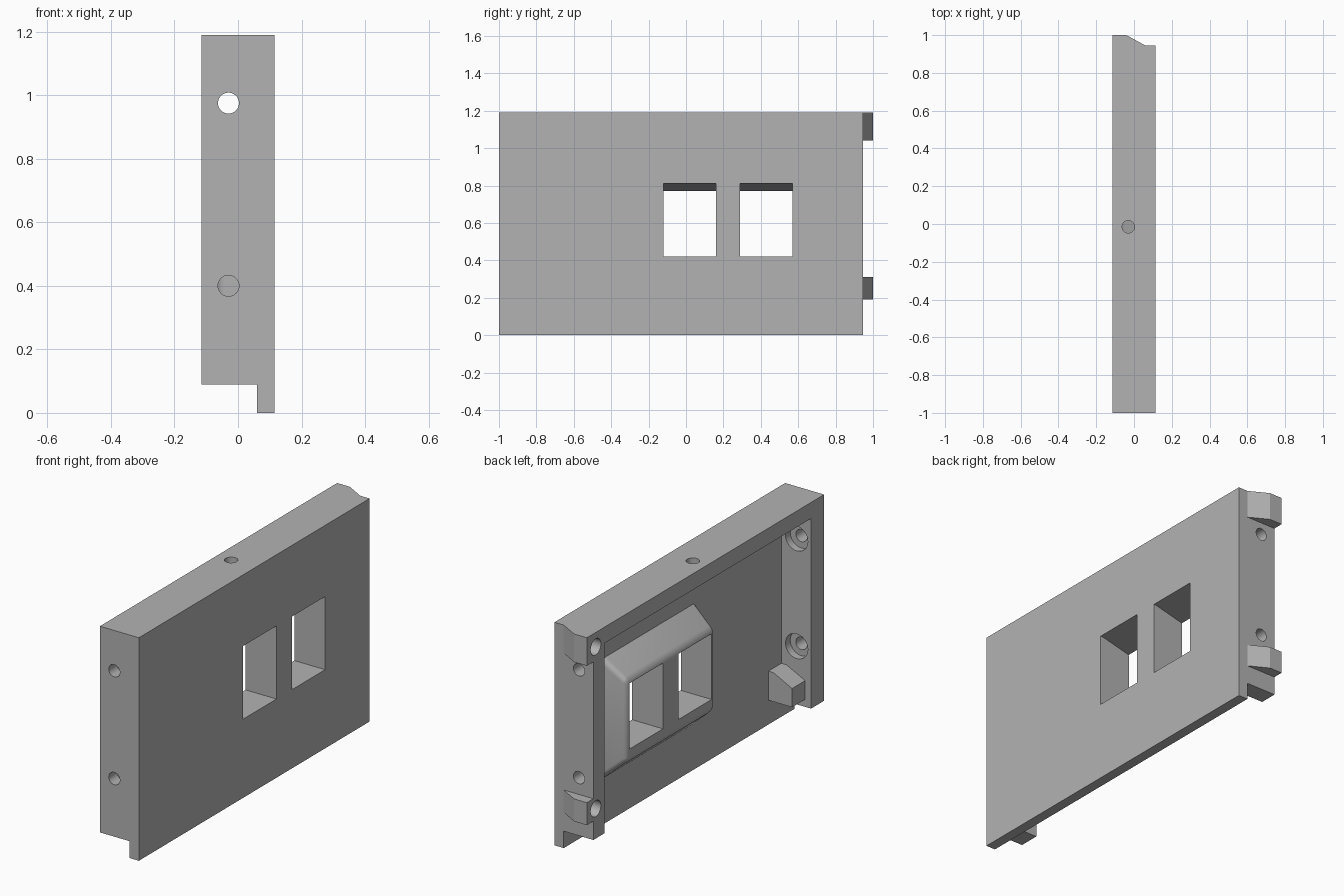
import bpy, bmesh, math
from mathutils import Vector

cube = bpy.data.objects.get("Cube")
if cube:
    bpy.data.objects.remove(cube, do_unlink=True)

grey = bpy.data.materials.new("plain grey")
grey.use_nodes = True
grey.diffuse_color = (0.45, 0.45, 0.45, 1)
grey.node_tree.nodes["Principled BSDF"].inputs["Base Color"].default_value = (0.45, 0.45, 0.45, 1)


def finish(name, bm):
    bmesh.ops.recalc_face_normals(bm, faces=bm.faces)
    mesh = bpy.data.meshes.new(name)
    bm.to_mesh(mesh)
    bm.free()
    mesh.materials.append(grey)
    obj = bpy.data.objects.new(name, mesh)
    bpy.context.scene.collection.objects.link(obj)
    return obj


def prism(name, points, axis, low, high):
    """Extrude a profile along y (points are x, z) or along z (points are x, y)."""
    bm = bmesh.new()
    place = (lambda a, b: (a, low, b)) if axis == "y" else (lambda a, b: (a, b, low))
    face = bm.faces.new([bm.verts.new(place(a, b)) for a, b in points])
    new = bmesh.ops.extrude_face_region(bm, geom=[face])["geom"]
    move = Vector((0, high - low, 0)) if axis == "y" else Vector((0, 0, high - low))
    bmesh.ops.translate(bm, verts=[v for v in new if isinstance(v, bmesh.types.BMVert)], vec=move)
    return finish(name, bm)


def box(name, x, y, z):
    return prism(name, [(x[0], z[0]), (x[1], z[0]), (x[1], z[1]), (x[0], z[1])], "y", *y)


def rod(name, centre, direction, radius, length):
    bm = bmesh.new()
    bmesh.ops.create_cone(bm, cap_ends=True, segments=32, radius1=radius, radius2=radius, depth=length)
    turn = Vector((0, 0, 1)).rotation_difference(Vector(direction)).to_matrix()
    bmesh.ops.rotate(bm, verts=bm.verts, matrix=turn)
    bmesh.ops.translate(bm, verts=bm.verts, vec=centre)
    return finish(name, bm)


def combine(target, other, operation):
    mod = target.modifiers.new(operation.title(), "BOOLEAN")
    mod.object = other
    mod.operation = operation
    mod.solver = "EXACT"
    bpy.context.view_layer.objects.active = target
    bpy.ops.object.modifier_apply(modifier=mod.name)
    bpy.data.objects.remove(other, do_unlink=True)


back, inner, outer = -0.115, 0.06, 0.115
hole_x = -0.03

# Thin panel with a three-sided rim, open along the bottom
panel = box("wall_plate", (back, outer), (-1, 0.945), (0, 1.19))
combine(panel, box("cavity", (-0.3, inner), (-0.89, 0.85), (-0.2, 1.104)), "DIFFERENCE")
combine(panel, box("bottom_cut", (-0.3, inner), (-1.2, 1.2), (-0.2, 0.09)), "DIFFERENCE")

# Raised socket housing with sloped, rounded sides
bm = bmesh.new()
rings = []
for x, y0, y1, z0, z1 in ((0.08, -0.17, 0.62, 0.23, 0.90), (-0.067, -0.145, 0.595, 0.36, 0.79)):
    rings.append([bm.verts.new((x, y, z)) for y, z in ((y0, z0), (y1, z0), (y1, z1), (y0, z1))])
for ring in rings:
    bm.faces.new(ring)
for i in range(4):
    j = (i + 1) % 4
    bm.faces.new((rings[0][i], rings[0][j], rings[1][j], rings[1][i]))
sides = [e for e in bm.edges if abs(e.verts[0].co.x - e.verts[1].co.x) > 0.1]
fronts = [e for e in bm.edges if all(v.co.x < 0 for v in e.verts)]
bmesh.ops.bevel(bm, geom=sides + fronts, offset=0.025, segments=5, profile=0.5, affect="EDGES")
combine(panel, finish("housing", bm), "UNION")

# Locating block beside the front rim
block = prism("locating_block", [(0.07, 0.13), (-0.08, 0.13), (-0.08, 0.23), (0.03, 0.285), (0.07, 0.285)],
              "y", -0.9, -0.78)
combine(panel, block, "UNION")

# Screw tabs on the back end
tab_profile = [(back, 0.85), (back, 1), (-0.04, 1), (0.06, 0.945), (0.06, 0.85)]
for low, high in ((0.19, 0.31), (1.04, 1.19)):
    combine(panel, prism("screw_tab", tab_profile, "z", low, high), "UNION")
for z in (0.25, 1.113):
    combine(panel, rod("tab_hole", (back, 0.925, z), (1, 0, 0), 0.043, 0.2), "DIFFERENCE")

# Socket windows with a sloped top
window = [(0.2, 0.42), (0.2, 0.81), (0.1, 0.81), (-0.066, 0.77), (-0.2, 0.77), (-0.2, 0.42)]
for y in (-0.12, 0.29):
    combine(panel, prism("window_cut", window, "y", y, y + 0.28), "DIFFERENCE")

# Fixing holes in the rim, countersunk inside the front side
for z in (0.40, 0.975):
    for y in (-0.95, 0.9):
        combine(panel, rod("side_hole", (hole_x, y, z), (0, 1, 0), 0.033, 0.2), "DIFFERENCE")
    combine(panel, rod("counterbore", (hole_x, -0.89, z), (0, 1, 0), 0.066, 0.08), "DIFFERENCE")
combine(panel, rod("top_hole", (hole_x, -0.015, 1.15), (0, 0, 1), 0.033, 0.2), "DIFFERENCE")

# Smooth the rounded areas while keeping corners sharp
bpy.ops.object.select_all(action="DESELECT")
panel.select_set(True)
bpy.context.view_layer.objects.active = panel
bpy.ops.object.shade_smooth_by_angle(angle=math.radians(25))
